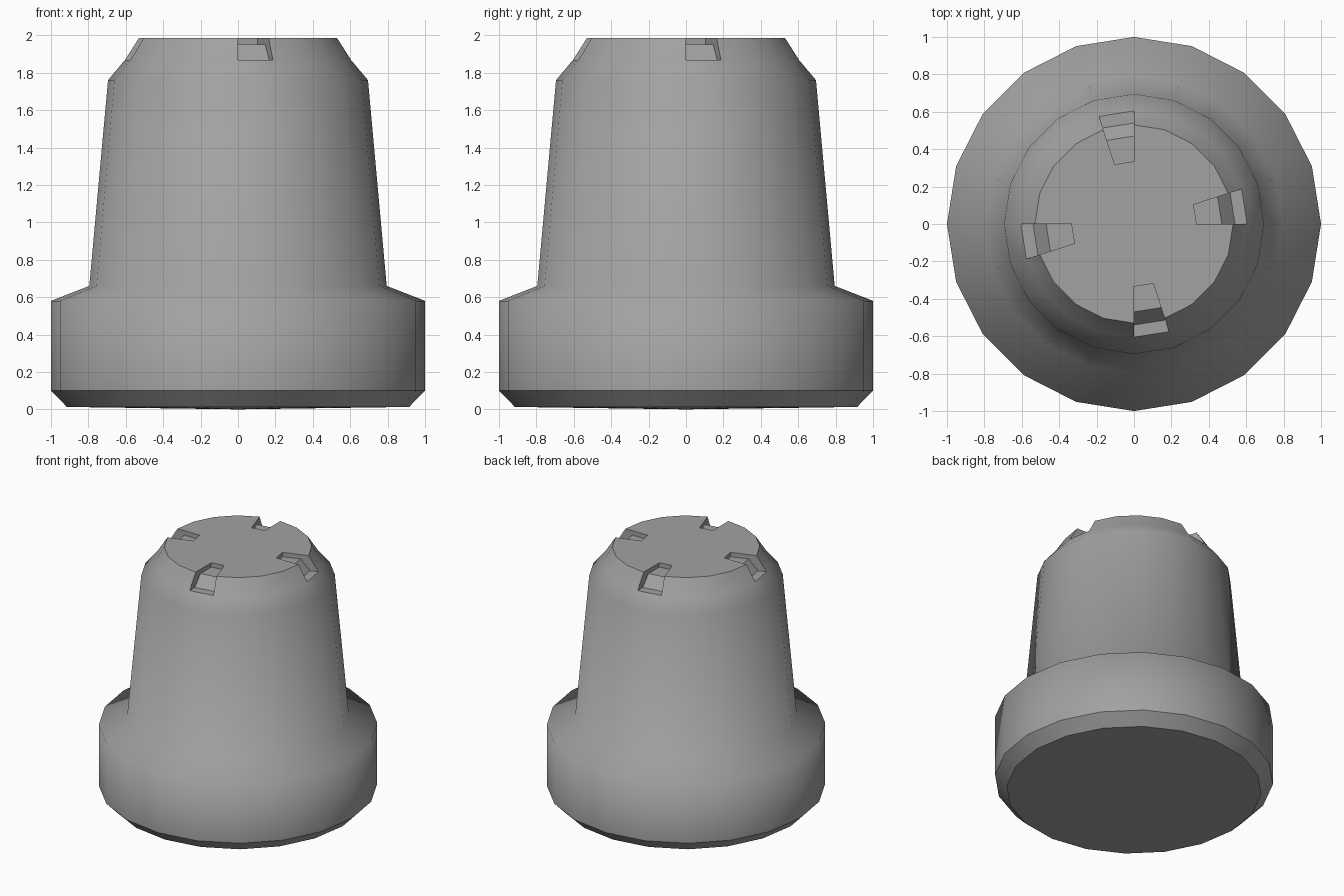
import bpy, bmesh
from math import sin, cos, pi

if "Cube" in bpy.data.objects:
    bpy.data.objects.remove(bpy.data.objects["Cube"])

SIDES = 20
NOTCHED = {0, 5, 10, 15}

# (radius, height) profiles
WALL = [(0.915, 0.013), (1.0, 0.1), (1.0, 0.58), (0.795, 0.66), (0.695, 1.76), (0.605, 1.867)]
PLAIN = [(0.605, 1.867), (0.53, 1.985), (0.335, 1.985)]
NOTCH = [(0.605, 1.867), (0.54, 1.867), (0.47, 1.95), (0.335, 1.95), (0.335, 1.985)]

bm = bmesh.new()
cache = {}


def vert(p, i):
    key = (p, i % SIDES)
    if key not in cache:
        a = 2 * pi * i / SIDES
        cache[key] = bm.verts.new((p[0] * cos(a), p[0] * sin(a), p[1]))
    return cache[key]


def strip(profile, i, smooth):
    for p, q in zip(profile, profile[1:]):
        f = bm.faces.new([vert(p, i), vert(p, i + 1), vert(q, i + 1), vert(q, i)])
        f.smooth = smooth and p[1] != q[1]


bottom = bm.verts.new((0, 0, 0))
for i in range(SIDES):
    # body wall and base
    strip(WALL, i, True)
    bm.faces.new([bottom, vert(WALL[0], i + 1), vert(WALL[0], i)])
    if i in NOTCHED:
        # stepped notch with its two cheeks
        strip(NOTCH, i, False)
        for j in (i, i + 1):
            bm.faces.new([vert(p, j) for p in NOTCH + [PLAIN[1]]])
    else:
        strip(PLAIN, i, True)
# centre of the flat top
bm.faces.new([vert(PLAIN[-1], i) for i in range(SIDES)])
bmesh.ops.recalc_face_normals(bm, faces=bm.faces)

# crisp edges on the bottom chamfer, top rim and notches
for e in bm.edges:
    flat = any(not f.smooth for f in e.link_faces)
    chamfer = all(abs(v.co.z - 0.1) < 1e-4 for v in e.verts)
    e.smooth = not (flat or chamfer)

mesh = bpy.data.meshes.new("notched_cap")
bm.to_mesh(mesh)
bm.free()

# darker grey finish
grey = bpy.data.materials.new("dark_grey")
grey.diffuse_color = (0.36, 0.36, 0.36, 1)
grey.use_nodes = True
grey.node_tree.nodes["Principled BSDF"].inputs["Base Color"].default_value = grey.diffuse_color
mesh.materials.append(grey)
bpy.context.collection.objects.link(bpy.data.objects.new("notched_cap", mesh))
